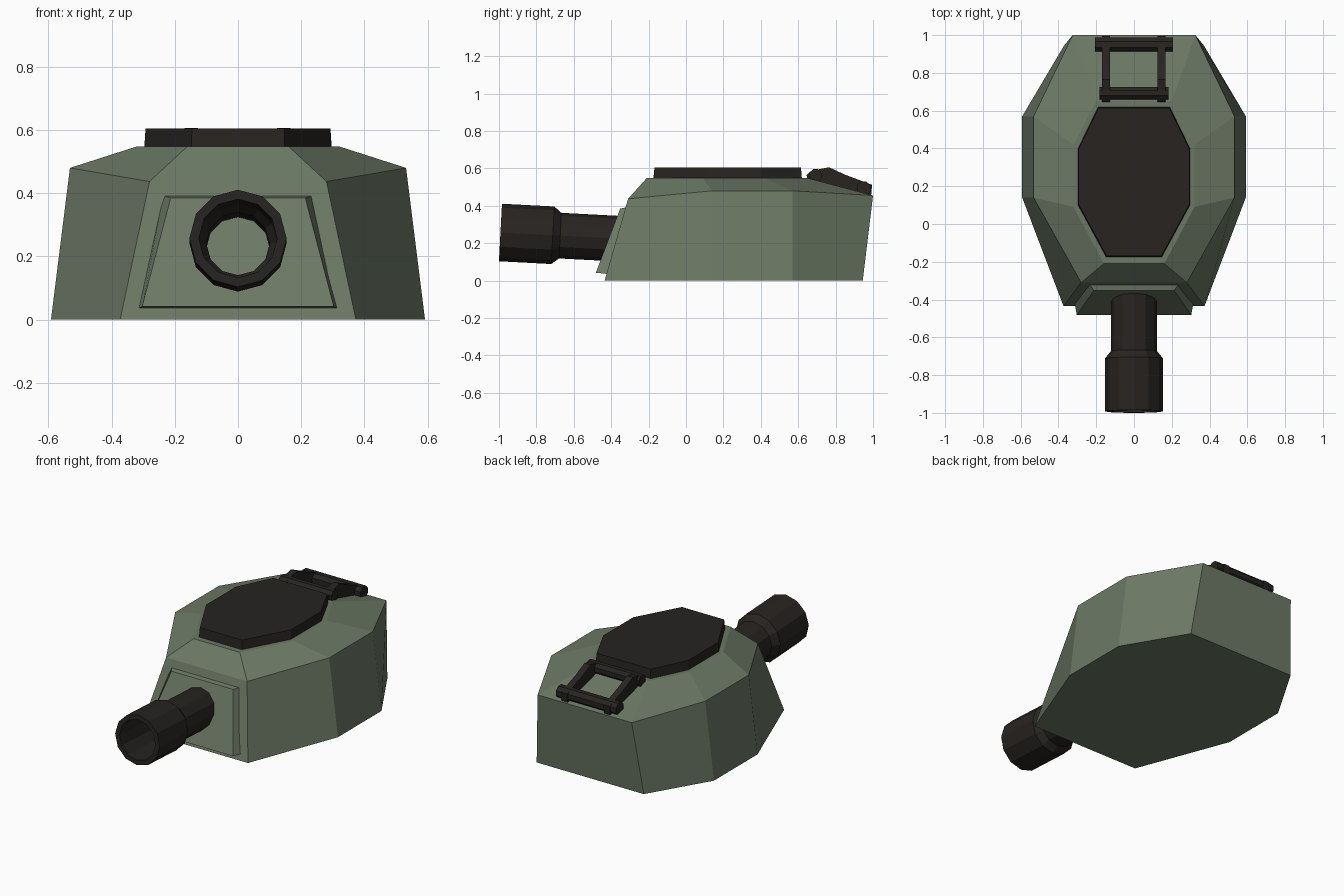
import bpy, bmesh, math
from mathutils import Matrix, Vector

if "Cube" in bpy.data.objects:
    bpy.data.objects.remove(bpy.data.objects["Cube"])


def material(name, rgb):
    m = bpy.data.materials.new(name)
    m.diffuse_color = (*rgb, 1)
    m.use_nodes = True
    m.node_tree.nodes["Principled BSDF"].inputs["Base Color"].default_value = m.diffuse_color
    return m


GREEN = material("armour_green", (0.15, 0.19, 0.13))
DARK = material("dark_metal", (0.02, 0.017, 0.015))


def finish(name, bm, mat):
    bmesh.ops.recalc_face_normals(bm, faces=bm.faces)
    me = bpy.data.meshes.new(name)
    bm.to_mesh(me)
    bm.free()
    me.materials.append(mat)
    ob = bpy.data.objects.new(name, me)
    bpy.context.collection.objects.link(ob)
    return ob


def mirrored(half):
    """Right-hand points (x, y, z), front to back, completed to a full ring."""
    return half + [(-x, y, z) for x, y, z in reversed(half)]


def loft(name, rings, mat, closed=False):
    """Skin a stack of equal rings; cap the ends unless the stack closes on itself."""
    bm = bmesh.new()
    vs = [[bm.verts.new(p) for p in r] for r in rings]
    n = len(vs[0])
    pairs = list(zip(vs, vs[1:])) + ([(vs[-1], vs[0])] if closed else [])
    for a, b in pairs:
        for i in range(n):
            j = (i + 1) % n
            bm.faces.new((a[i], a[j], b[j], b[i]))
    if not closed:
        bm.faces.new(vs[0])
        bm.faces.new(vs[-1])
    return finish(name, bm, mat)


# Turret shell: base, shoulder and roof rings
loft("turret_body", [
    mirrored([(.373, -.435, 0), (.592, .14, 0), (.592, .57, 0), (.37, .945, 0)]),
    mirrored([(.28, -.31, .437), (.532, .14, .48), (.532, .57, .48), (.325, 1.0, .455)]),
    mirrored([(.16, -.21, .548), (.32, .09, .548), (.32, .42, .548), (.2, .65, .548)]),
], GREEN)

# Roof hatch
hatch = [(.148, -.175), (.297, .10), (.297, .40), (.19, .62)]
loft("roof_hatch", [
    mirrored([(x, y, .54) for x, y in hatch]),
    mirrored([(x * .985, y * .985 + .004, .605) for x, y in hatch]),
], DARK)

# Bevelled plate around the gun
loft("gun_plate", [
    mirrored([(.315, -.415, .035), (.237, -.315, .392)]),
    mirrored([(.303, -.482, .042), (.213, -.352, .385)]),
], GREEN)

# Gun barrel: hollow 12-sided lathe, (distance from muzzle, radius)
profile = [(0, .124), (0, .154), (.28, .154), (.32, .122),
           (.64, .122), (.64, .1), (.32, .1), (.28, .124)]
tilt = Matrix.Translation((0, -.992, .257)) @ Matrix.Rotation(math.radians(-3), 4, 'X')
rings = []
for d, r in profile:
    rings.append([tilt @ Vector((r * math.sin(k * math.pi / 6), d, r * math.cos(k * math.pi / 6)))
                  for k in range(12)])
loft("gun_barrel", rings, DARK, closed=True)


# Rear hinge: two cross rods joined by two cranked arms
def rod(name, x0, x1, y, z, r):
    loft(name, [[(x, y + r * math.cos(a), z + r * math.sin(a))
                 for a in (math.pi / 8 + k * math.pi / 4 for k in range(8))]
                for x in (x0, x1)], DARK)


rod("hinge_rear_rod", -.207, .207, .95, .492, .04)
rod("hinge_front_rod", -.183, .183, .693, .562, .036)
arm = [(.648, .54), (.645, .565), (.67, .587), (.765, .606), (.85, .566),
       (.995, .512), (.99, .457)]
for side, x in (("left", -.148), ("right", .145)):
    loft("hinge_arm_" + side, [[(x + dx, y, z) for y, z in arm] for dx in (-.021, .021)], DARK)
